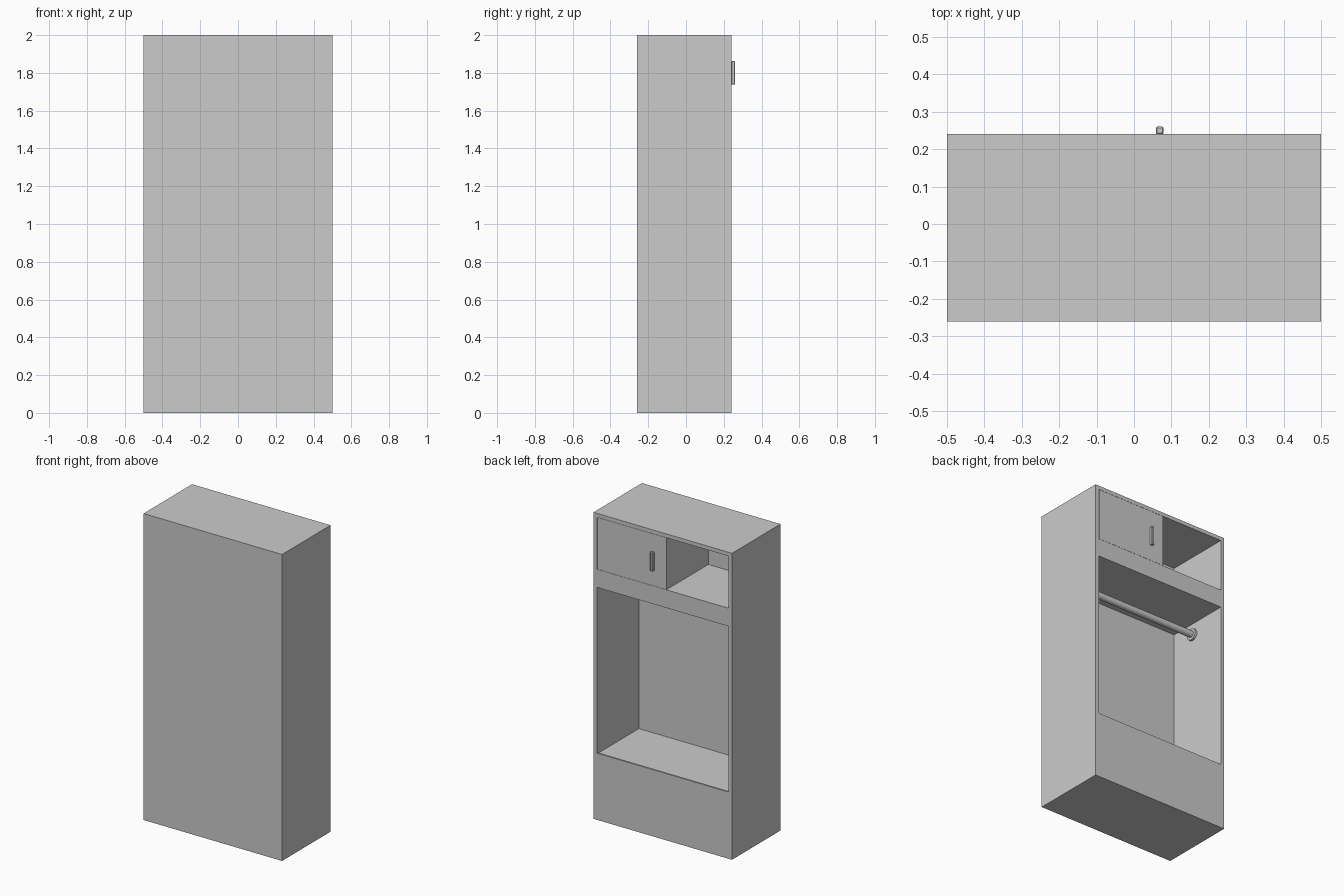
import bpy, math

if "Cube" in bpy.data.objects:
    bpy.data.objects.remove(bpy.data.objects["Cube"])

def box(name, x, y, z, bevel=0.0):
    """Axis-aligned box from (min, max) ranges."""
    c = [(r[0] + r[1]) / 2 for r in (x, y, z)]
    bpy.ops.mesh.primitive_cube_add(size=1, location=c)
    o = bpy.context.object
    o.name = name
    o.scale = [r[1] - r[0] for r in (x, y, z)]
    bpy.ops.object.transform_apply(location=False, rotation=False, scale=True)
    if bevel:
        m = o.modifiers.new("edge", 'BEVEL')
        m.width, m.segments = bevel, 1
    return o

def rod(name, x, r, y, z):
    """Cylinder along x."""
    bpy.ops.mesh.primitive_cylinder_add(
        vertices=32, radius=r, depth=x[1] - x[0],
        location=((x[0] + x[1]) / 2, y, z), rotation=(0, math.pi / 2, 0))
    bpy.context.object.name = name
    bpy.ops.object.shade_smooth_by_angle()

W, IN = 0.5, 0.475            # outer and inner half width
Y0, YB, Y1 = -0.26, -0.193, 0.24   # closed face, inner back, open face

# Carcass
for s, n in ((-1, "left"), (1, "right")):
    box(n + "_side", sorted((s * IN, s * W)), (Y0, Y1), (0, 2))
box("back_panel", (-IN, IN), (Y0, YB), (0, 2))
box("top_panel", (-IN, IN), (YB, Y1), (1.975, 2))
box("middle_shelf", (-IN, IN), (YB, Y1), (1.517, 1.635))
box("base", (-IN, IN), (YB, Y1), (0, 0.43))
box("base_lip", (-IN, IN), (Y1 - 0.012, Y1), (0.43, 0.435))

# Upper compartment: divider, flush door and handle
box("divider", (-0.026, -0.002), (YB, Y1 - 0.02), (1.635, 1.975))
box("door", (-0.026, 0.47), (Y1 - 0.02, Y1), (1.636, 1.974))
box("door_handle", (0.059, 0.079), (Y1, 0.26), (1.738, 1.862), 0.003)

# Hanging rail with wall flanges
RY, RZ = -0.02, 1.44
rod("hanging_rail", (-IN, IN), 0.022, RY, RZ)
for s, n in ((-1, "left"), (1, "right")):
    rod(n + "_rail_flange", sorted((s * IN, s * (IN - 0.015))), 0.038, RY, RZ)
